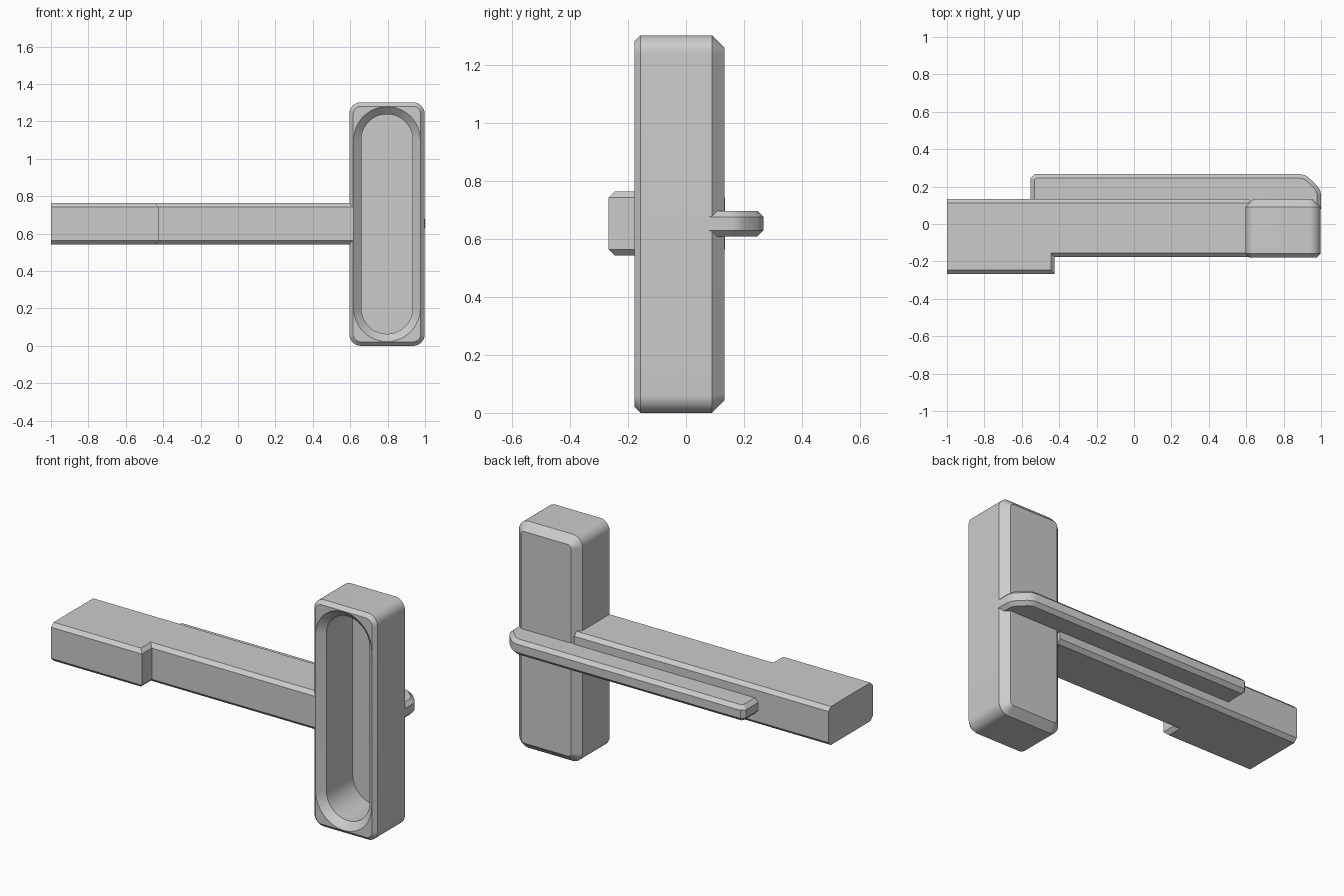
import bpy, bmesh
from math import sin, cos, pi

if "Cube" in bpy.data.objects:
    bpy.data.objects.remove(bpy.data.objects["Cube"], do_unlink=True)

GREY = (0.6, 0.6, 0.6, 1)
grey = bpy.data.materials.new("plain grey")
grey.use_nodes = True
grey.diffuse_color = GREY
grey.node_tree.nodes["Principled BSDF"].inputs["Base Color"].default_value = GREY


def finish(bm, name):
    """Turn the bmesh into a shaded object."""
    bmesh.ops.remove_doubles(bm, verts=bm.verts, dist=1e-5)
    bmesh.ops.recalc_face_normals(bm, faces=bm.faces)
    mesh = bpy.data.meshes.new(name)
    bm.to_mesh(mesh)
    bm.free()
    mesh.materials.append(grey)
    ob = bpy.data.objects.new(name, mesh)
    bpy.context.collection.objects.link(ob)
    bpy.ops.object.select_all(action="DESELECT")
    ob.select_set(True)
    bpy.context.view_layer.objects.active = ob
    bpy.ops.object.shade_smooth_by_angle(angle=pi / 6)


def rounded_rect(bm, y, x0, x1, z0, z1, r, steps=12):
    """Ring of vertices around a rounded rectangle facing along y."""
    corners = [(x1 - r, z1 - r), (x0 + r, z1 - r), (x0 + r, z0 + r), (x1 - r, z0 + r)]
    ring = []
    for q, (cx, cz) in enumerate(corners):
        for i in range(steps + 1):
            a = (q + i / steps) * pi / 2
            ring.append(bm.verts.new((cx + r * cos(a), y, cz + r * sin(a))))
    return ring


def plate(name, outline, z0, z1, chamfer, is_open):
    """Extrude an xy outline upwards and chamfer its top and bottom rims."""
    bm = bmesh.new()
    base = bm.faces.new([bm.verts.new((x, y, z0)) for x, y in outline])
    up = bmesh.ops.extrude_face_region(bm, geom=[base], use_keep_orig=True)
    bmesh.ops.translate(bm, vec=(0, 0, z1 - z0),
                        verts=[v for v in up["geom"] if isinstance(v, bmesh.types.BMVert)])
    bmesh.ops.recalc_face_normals(bm, faces=bm.faces)
    rims = [e for e in bm.edges
            if abs(e.verts[0].co.z - e.verts[1].co.z) < 1e-4
            and not is_open(e.verts[0].co, e.verts[1].co)]
    bmesh.ops.bevel(bm, geom=rims, offset=chamfer, offset_type="OFFSET",
                    segments=1, affect="EDGES", clamp_overlap=False)
    finish(bm, name)


# Head: one loft from the back face, over the rim and down into the slot
X0, X1, Z1 = 0.595, 0.998, 1.302
bm = bmesh.new()
rings = [rounded_rect(bm, y, X0 + d, X1 - d, d, Z1 - d, r) for y, d, r in (
    (0.133, 0.043, 0.02), (0.09, 0, 0.062), (-0.157, 0, 0.062), (-0.178, 0.021, 0.041),
    (-0.178, 0.023, (X1 - X0) / 2 - 0.023),
    (-0.14, 0.064, (X1 - X0) / 2 - 0.064), (0.1, 0.064, (X1 - X0) / 2 - 0.064))]
for a, b in zip(rings, rings[1:]):
    for i in range(len(a)):
        j = (i + 1) % len(a)
        bm.faces.new((a[i], a[j], b[j], b[i]))
bm.faces.new(rings[0])
bm.faces.new(rings[-1])
finish(bm, "head")

# Arm: long bar with a thicker stepped end
plate("arm",
      [(-1, -0.267), (-0.424, -0.267), (-0.424, -0.177), (0.617, -0.177),
       (0.617, 0.134), (-1, 0.134)],
      0.543, 0.764, 0.021,
      lambda a, b: abs(a.x - b.x) < 1e-4 and (a.x < -0.9 or a.x > 0.6))

# Rib: thin rail along the back, turning round the head's outer corner
plate("back_rib",
      [(-0.553, 0.115), (0.96, 0.115), (1, 0.08), (1, 0.16), (0.994, 0.183), (0.98, 0.203),
       (0.937, 0.246), (0.915, 0.261), (0.887, 0.267), (-0.532, 0.267), (-0.553, 0.246)],
      0.608, 0.697, 0.021,
      lambda a, b: max(a.y, b.y) < 0.12)
